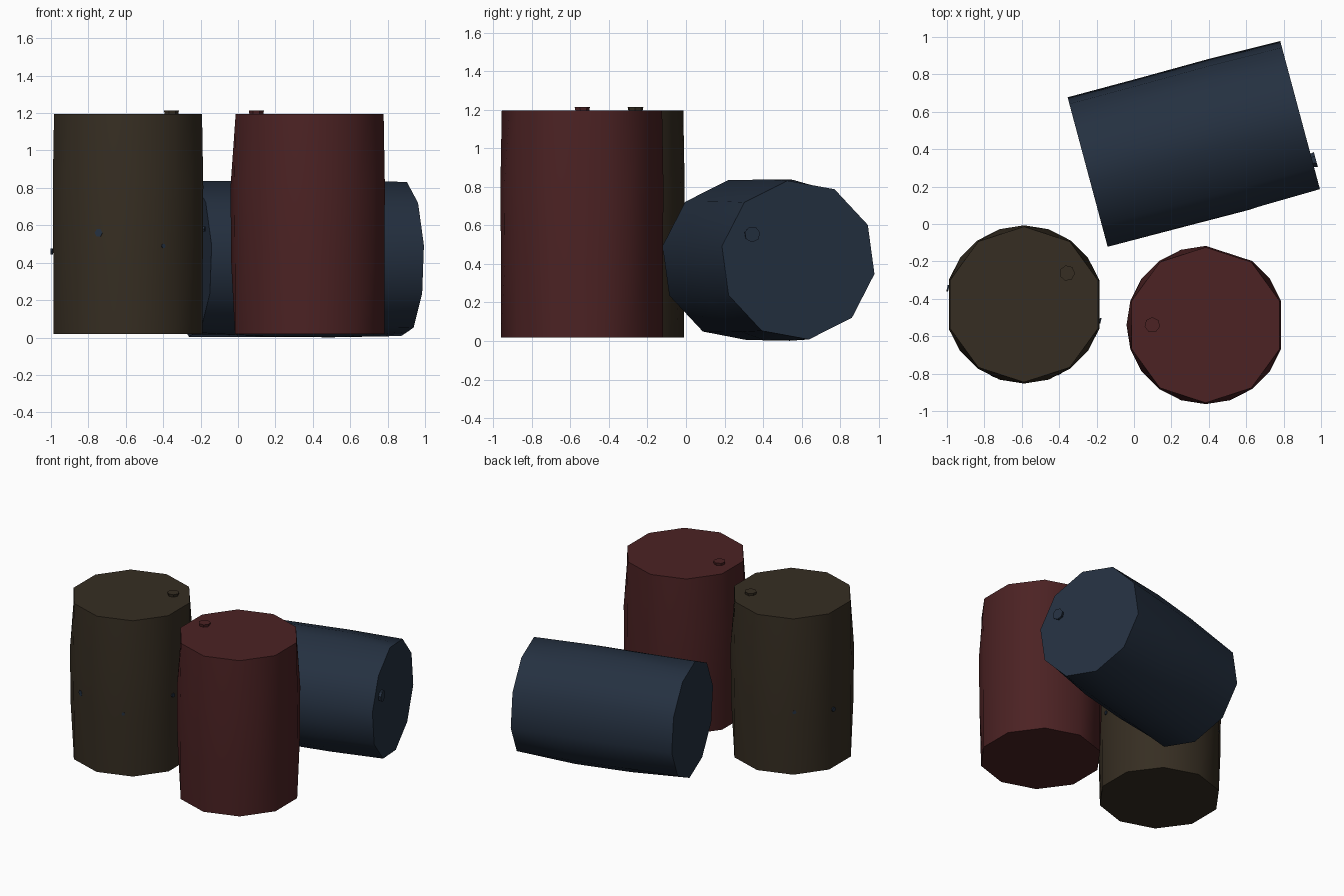
import bpy, bmesh, math
from mathutils import Matrix, Vector

if "Cube" in bpy.data.objects:
    bpy.data.objects.remove(bpy.data.objects["Cube"])

R, H = 0.42, 0.588          # barrel radius and half length
STEP = math.radians(18)


def material(name, rgb):
    m = bpy.data.materials.new(name)
    m.diffuse_color = (*rgb, 1)
    m.use_nodes = True
    m.node_tree.nodes["Principled BSDF"].inputs["Base Color"].default_value = m.diffuse_color
    return m


RED = material("dark_red", (0.072, 0.016, 0.017))
OLIVE = material("dark_olive", (0.037, 0.027, 0.016))
BLUE = material("dark_blue", (0.018, 0.030, 0.052))


def finish(bm, name, mat, matrix, angle=35):
    bmesh.ops.recalc_face_normals(bm, faces=bm.faces)
    me = bpy.data.meshes.new(name)
    bm.to_mesh(me)
    bm.free()
    me.materials.append(mat)
    ob = bpy.data.objects.new(name, me)
    bpy.context.collection.objects.link(ob)
    ob.matrix_world = matrix
    bpy.ops.object.select_all(action='DESELECT')
    ob.select_set(True)
    bpy.context.view_layer.objects.active = ob
    bpy.ops.object.shade_smooth_by_angle(angle=math.radians(angle))
    return ob


def barrel(name, mat, matrix, flat):
    """Ten-sided ends swelling to a twenty-sided middle; flat = corners left out."""
    bm = bmesh.new()
    rings = []
    for z, r, middle in ((-H, R, False), (-0.2, R, True), (0.2, R + 0.003, True), (H, R - 0.004, False)):
        ring = []
        for i in range(20):
            corner = i % 2 == 1 or (middle and i not in flat)
            q = r if corner else r * math.cos(STEP)
            ring.append(bm.verts.new((q * math.cos(i * STEP), q * math.sin(i * STEP), z)))
        rings.append(ring)
    for a, b in zip(rings, rings[1:]):
        for i in range(20):
            j = (i + 1) % 20
            bm.faces.new((a[i], a[j], b[j], b[i]))
    bm.faces.new(rings[0][::-1])
    bm.faces.new(rings[-1])
    finish(bm, name + "_barrel", mat, matrix)

    # small plug near the rim of the lid
    bm = bmesh.new()
    bmesh.ops.create_cone(bm, cap_ends=True, segments=7, radius1=0.036, radius2=0.042, depth=0.03,
                          matrix=Matrix.Translation((-0.285, 0, H + 0.005)))
    finish(bm, name + "_plug", mat, matrix, 30)


def upright(x, y, turn):
    return Matrix.Translation((x, y, 0.607)) @ Matrix.Rotation(math.radians(turn), 4, 'Z')


# two standing barrels
barrel("red", RED, upright(0.383, -0.54, 0), (0, 4))
barrel("olive", OLIVE, upright(-0.588, -0.43, 216), (18, 8))

# barrel lying on its side, lid facing right
lying = (Matrix.Translation((0.32, 0.43, 0.42)) @ Matrix.Rotation(math.radians(15), 4, 'Z')
         @ Matrix(((0, 0, 1, 0), (1, 0, 0, 0), (0, 1, 0, 0), (0, 0, 0, 1)))
         @ Matrix.Rotation(math.radians(-28), 4, 'Z'))
barrel("blue", BLUE, lying, (2, 8))

# paint chips on the olive barrel: angle, height, size
for deg, z, s in ((248, 0.56, 0.045), (297, 0.49, 0.025), (348, 0.58, 0.03),
                  (127, 0.49, 0.03), (168, 0.46, 0.035)):
    bm = bmesh.new()
    bmesh.ops.create_cone(bm, cap_ends=True, segments=6, radius1=s / 2, radius2=s / 2, depth=0.009)
    place = (Matrix.Translation((-0.588, -0.43, z)) @ Matrix.Rotation(math.radians(deg), 4, 'Z')
             @ Matrix.Translation((0.416, 0, 0)) @ Matrix.Rotation(math.pi / 2, 4, 'Y'))
    finish(bm, "paint_chip", BLUE, place)
